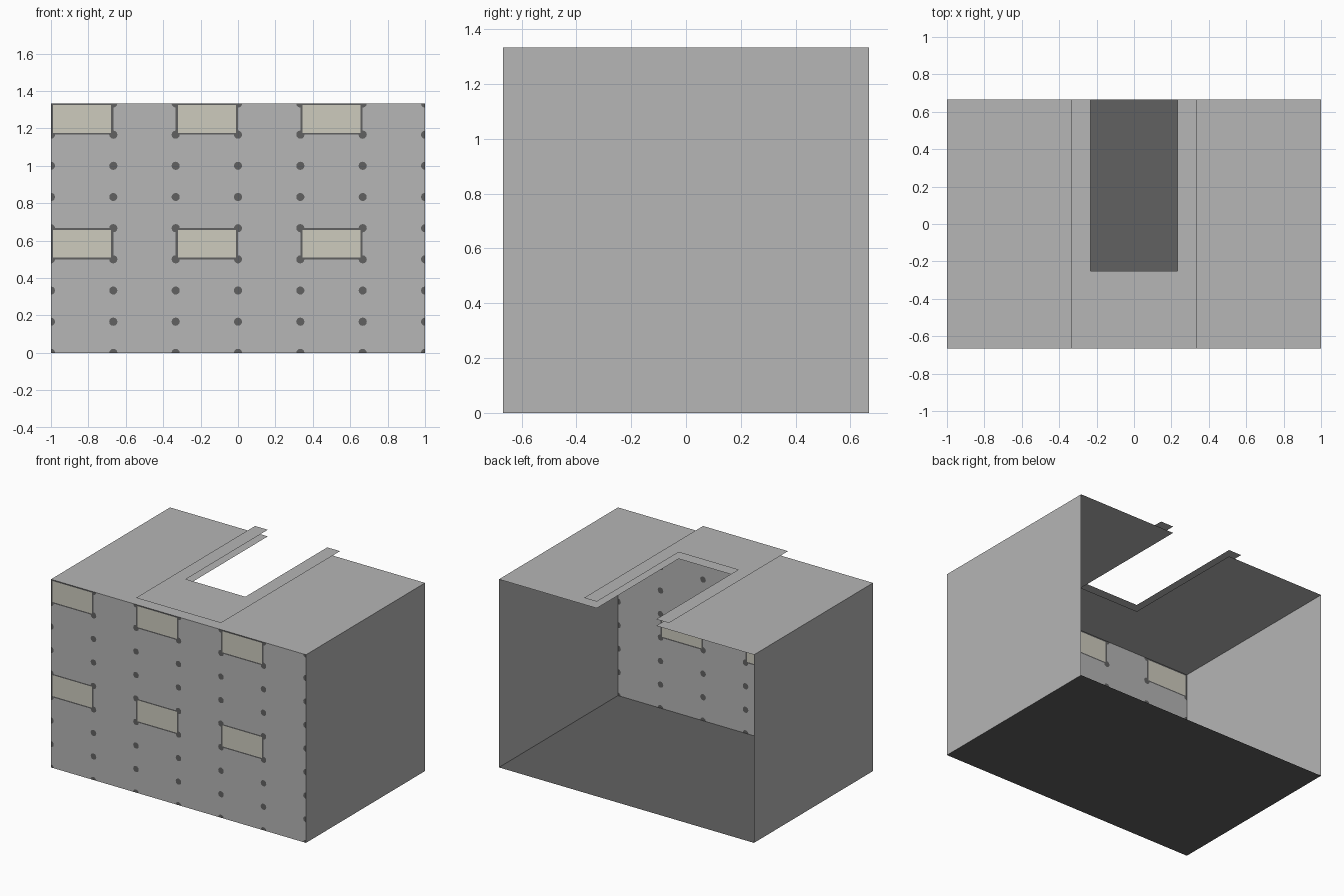
import bpy, bmesh, math

if "Cube" in bpy.data.objects:
    bpy.data.objects.remove(bpy.data.objects["Cube"])

W, D, H = 1.0, 2 / 3, 4 / 3          # half width, half depth, wall height
CANOPY_Z = 1.38


def material(name, rgb):
    m = bpy.data.materials.new(name)
    m.diffuse_color = (*rgb, 1.0)
    m.use_nodes = True
    m.node_tree.nodes["Principled BSDF"].inputs["Base Color"].default_value = m.diffuse_color
    return m


wall_grey = material("concrete_grey", (0.465, 0.465, 0.465))
dark_grey = material("dark_grey", (0.12, 0.12, 0.12))
window_cream = material("window_cream", (0.615, 0.595, 0.515))


def sheet(name, polys, mats):
    """Object made of flat polygons given as (points, material index)."""
    bm = bmesh.new()
    for pts, mi in polys:
        f = bm.faces.new([bm.verts.new(p) for p in pts])
        f.material_index = mi
    bmesh.ops.remove_doubles(bm, verts=bm.verts, dist=1e-5)
    mesh = bpy.data.meshes.new(name)
    bm.to_mesh(mesh)
    bm.free()
    for m in mats:
        mesh.materials.append(m)
    ob = bpy.data.objects.new(name, mesh)
    bpy.context.collection.objects.link(ob)
    return ob


def rect_z(x0, x1, y0, y1, z):
    return [(x0, y0, z), (x1, y0, z), (x1, y1, z), (x0, y1, z)]


def notched_slab(name, half_w, z):
    """Roof sheet with a slot open to the back."""
    hx, hy = 0.233, -0.25
    sheet(name, [(rect_z(-half_w, -hx, hy, D, z), 0),
                 (rect_z(hx, half_w, hy, D, z), 0),
                 ([(-half_w, -D, z), (half_w, -D, z), (half_w, hy, z),
                   (hx, hy, z), (-hx, hy, z), (-half_w, hy, z)], 0)], [wall_grey])


# floor, side walls, roof and the raised sheet above it (the back is open)
sheet("floor", [(rect_z(-W, W, -D, D, 0)[::-1], 0)], [dark_grey])
for side, name in ((-1, "left_wall"), (1, "right_wall")):
    pts = [(side * W, -D, 0), (side * W, D, 0), (side * W, D, H), (side * W, -D, H)]
    sheet(name, [(pts[::side], 0)], [wall_grey])
notched_slab("roof", W, H)
notched_slab("raised_roof_panel", 1 / 3, CANOPY_Z)

# front wall: 6 x 8 panels with dark round corner cuts and cream windows
COLS, ROWS, R = 6, 8, 0.022
cw, ch = 2 * W / COLS, H / ROWS
polys = []


def add(pts2d, mi):
    polys.append(([(x, -D, z) for x, z in pts2d], mi))


for c in range(COLS):
    for r in range(ROWS):
        x0, z0 = -W + c * cw, r * ch
        x1, z1 = x0 + cw, z0 + ch
        corners = [(x0, z0), (x1, z0), (x1, z1), (x0, z1)]
        if c % 2 == 0 and r in (3, 7):
            # window: cream pane in a dark frame
            tx, tz = 0.012, 0.009
            pane = [(x0 + tx, z0 + tz), (x1 - tx, z0 + tz),
                    (x1 - tx, z1 - tz), (x0 + tx, z1 - tz)]
            add(pane, 2)
            for i in range(4):
                j = (i + 1) % 4
                add([corners[i], corners[j], pane[j], pane[i]], 1)
        else:
            # panel: quarter-round bite at every corner
            outline = []
            for i, (x, z) in enumerate(corners):
                arc = [(x + R * math.cos(a), z + R * math.sin(a))
                       for a in (math.radians(90 * i + 90 - 30 * k) for k in range(4))]
                outline += arc
                add([(x, z)] + arc[::-1], 1)
            add(outline, 0)
sheet("front_wall", polys, [wall_grey, dark_grey, window_cream])
